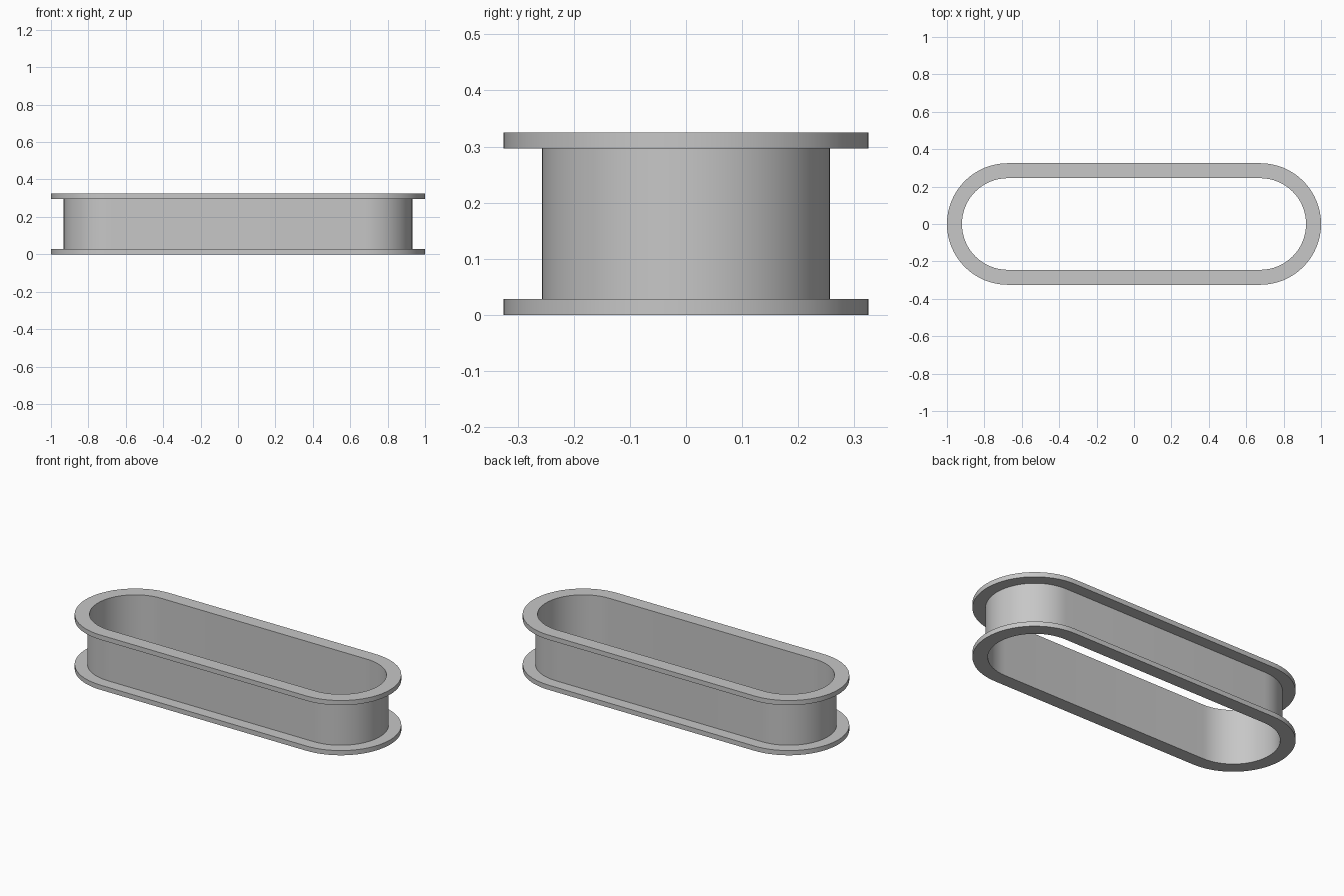
import bpy
import bmesh
from math import pi, cos, sin, radians

cube = bpy.data.objects.get("Cube")
if cube:
    bpy.data.objects.remove(cube, do_unlink=True)

HEIGHT = 0.325     # overall height
LIP = 0.028        # flange thickness
CENTRE = 0.675     # x of each rounded end's centre
R_IN, R_WALL, R_OUT = 0.245, 0.257, 0.325
STEPS = 32         # segments per rounded end

# Plain grey
grey = bpy.data.materials.new("plain grey")
grey.use_nodes = True
colour = (0.57, 0.57, 0.57, 1)
grey.diffuse_color = colour
grey.node_tree.nodes["Principled BSDF"].inputs["Base Color"].default_value = colour


def slot_loop(bm, radius, z):
    """Ring of vertices around a slot with two rounded ends."""
    verts = []
    for side, start in ((1, -pi / 2), (-1, pi / 2)):
        for i in range(STEPS + 1):
            a = start + pi * i / STEPS
            verts.append(bm.verts.new((side * CENTRE + radius * cos(a),
                                       radius * sin(a), z)))
    return verts


# Cross-section of the flanged band, as (radius, height)
section = [
    (R_IN, 0), (R_OUT, 0), (R_OUT, LIP), (R_WALL, LIP),
    (R_WALL, HEIGHT - LIP), (R_OUT, HEIGHT - LIP),
    (R_OUT, HEIGHT), (R_IN, HEIGHT),
]

# Sweep the section around the slot
bm = bmesh.new()
loops = [slot_loop(bm, r, z) for r, z in section]
for k, lower in enumerate(loops):
    upper = loops[(k + 1) % len(loops)]
    for i in range(len(lower)):
        j = (i + 1) % len(lower)
        bm.faces.new((lower[i], lower[j], upper[j], upper[i]))
bmesh.ops.recalc_face_normals(bm, faces=bm.faces)

mesh = bpy.data.meshes.new("flanged_slot_band")
bm.to_mesh(mesh)
bm.free()
mesh.materials.append(grey)
band = bpy.data.objects.new("flanged_slot_band", mesh)
bpy.context.collection.objects.link(band)

# Smooth round ends, crisp rims
bpy.ops.object.select_all(action='DESELECT')
band.select_set(True)
bpy.context.view_layer.objects.active = band
bpy.ops.object.shade_smooth_by_angle(angle=radians(30))
